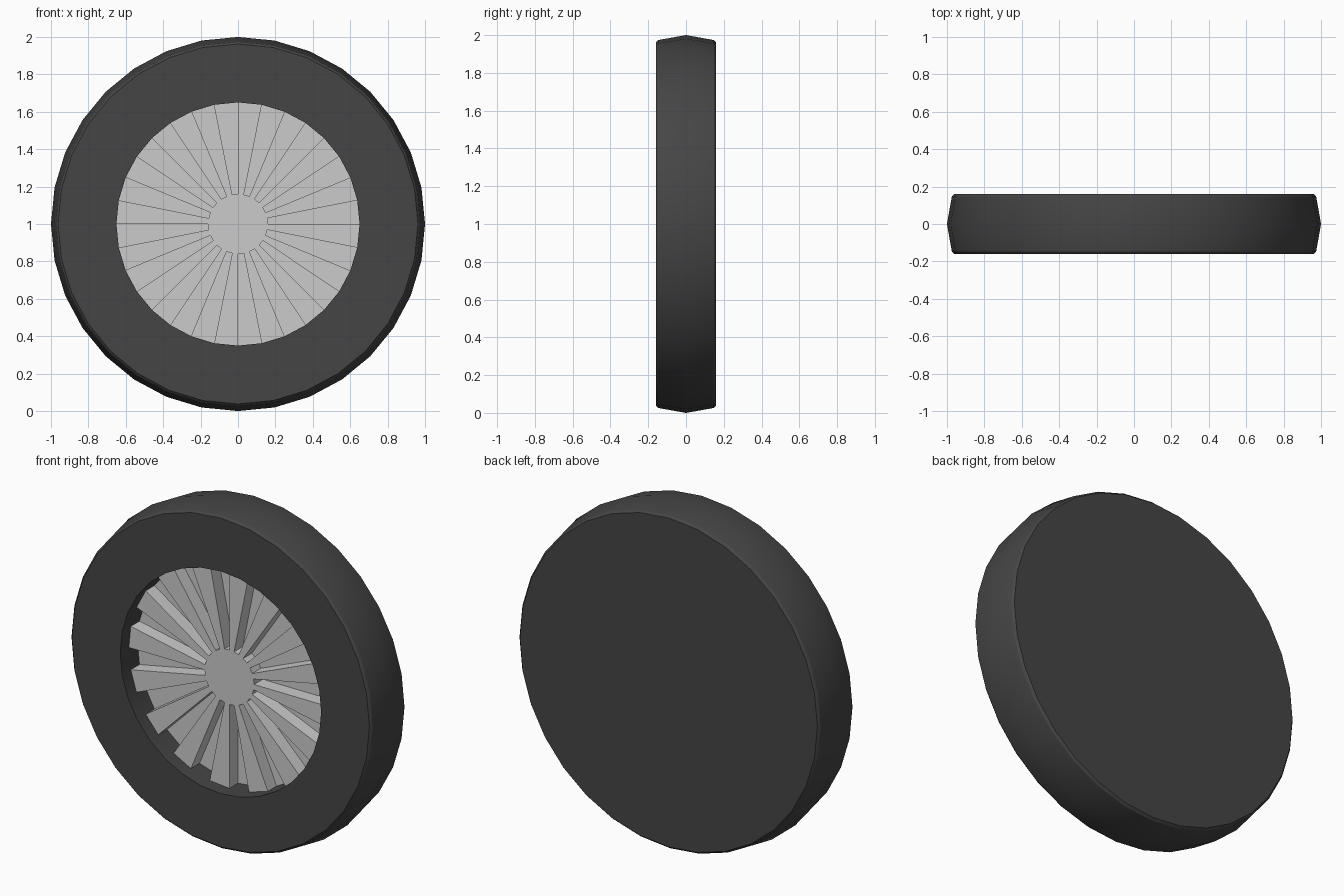
import bpy, bmesh, math

if "Cube" in bpy.data.objects:
    bpy.data.objects.remove(bpy.data.objects["Cube"])

SIDES = 32
STEP = 2 * math.pi / SIDES


def point(r, y, k):
    a = k * STEP
    return (r * math.cos(a), y, 1 + r * math.sin(a))


def make_object(name, bm):
    bmesh.ops.remove_doubles(bm, verts=bm.verts, dist=1e-5)
    bmesh.ops.recalc_face_normals(bm, faces=bm.faces)
    mesh = bpy.data.meshes.new(name)
    bm.to_mesh(mesh)
    bm.free()
    obj = bpy.data.objects.new(name, mesh)
    bpy.context.collection.objects.link(obj)
    return obj


# Tyre: turned profile of (radius, y), closed at the back, recessed in front
profile = [(0.962, 0.16), (0.974, 0.147), (1.0, 0.0), (0.974, -0.147),
           (0.962, -0.16), (0.65, -0.16), (0.65, 0.02)]
bm = bmesh.new()
rings = [[bm.verts.new(point(r, y, k)) for k in range(SIDES)] for r, y in profile]
for a, b in zip(rings, rings[1:]):
    for k in range(SIDES):
        n = (k + 1) % SIDES
        bm.faces.new((a[k], a[n], b[n], b[k]))
bm.faces.new(rings[0])
bm.faces.new(rings[-1])
tyre = make_object("tyre", bm)
rubber = bpy.data.materials.new("rubber")
rubber.diffuse_color = (0.06, 0.06, 0.06, 1)
rubber.use_nodes = True
rubber.node_tree.nodes["Principled BSDF"].inputs["Base Color"].default_value = rubber.diffuse_color
tyre.data.materials.append(rubber)
bpy.context.view_layer.objects.active = tyre
tyre.select_set(True)
bpy.ops.object.shade_smooth_by_angle(angle=math.radians(30))

# Spoked disc: flat hub ringed by alternating raised and sunken wedges
HUB, RIM, HIGH, LOW = 0.16, 0.65, -0.08, 0.0
bm = bmesh.new()


def face(*pts):
    bm.faces.new([bm.verts.new(p) for p in pts])


face(*[point(HUB, HIGH, k) for k in range(SIDES)])
for k in range(SIDES):
    y = HIGH if k % 2 else LOW
    face(point(HUB, y, k), point(RIM, y, k), point(RIM, y, k + 1), point(HUB, y, k + 1))
    # side wall between neighbouring wedges
    face(point(HUB, HIGH, k), point(RIM, HIGH, k), point(RIM, LOW, k), point(HUB, LOW, k))
    # wedge end against the rim, or hub wall above a sunken wedge
    r = RIM if k % 2 else HUB
    face(point(r, HIGH, k), point(r, HIGH, k + 1), point(r, LOW, k + 1), point(r, LOW, k))
# back of the disc
face(*[point(RIM, 0.015, k) for k in range(SIDES)])
for k in range(SIDES):
    face(point(RIM, LOW, k), point(RIM, LOW, k + 1), point(RIM, 0.015, k + 1), point(RIM, 0.015, k))
make_object("spoked_disc", bm)
